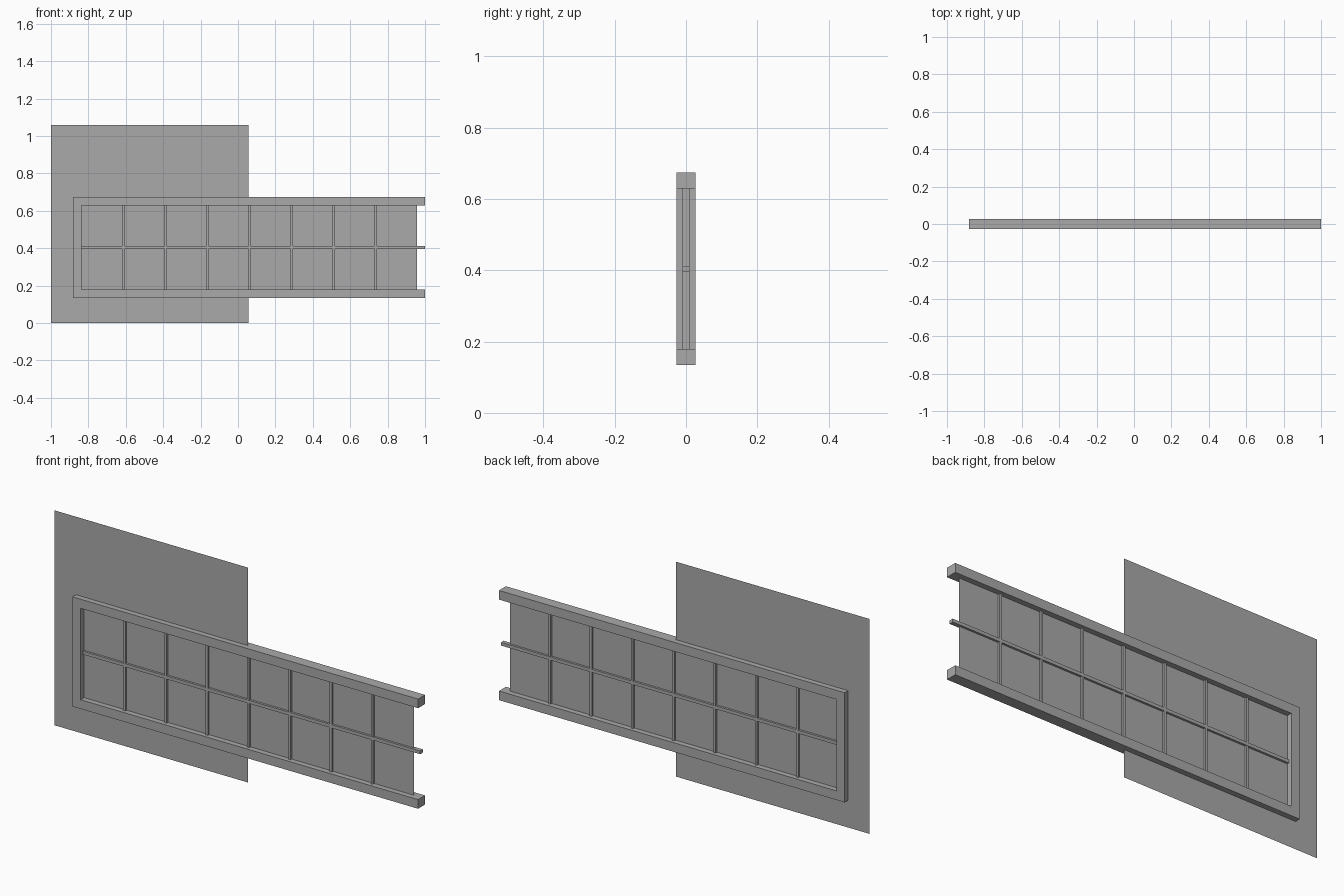
import bpy
import bmesh

default = bpy.data.objects.get("Cube")
if default:
    bpy.data.objects.remove(default, do_unlink=True)

grey = bpy.data.materials.new("plain_grey")
grey.use_nodes = True
grey.diffuse_color = (0.4, 0.4, 0.4, 1)
grey.node_tree.nodes["Principled BSDF"].inputs["Base Color"].default_value = grey.diffuse_color

# Shared layout
LEFT, RIGHT = -0.883, 1.0
BOTTOM, TOP = 0.134, 0.674
BORDER = 0.045
INNER_LEFT = LEFT + BORDER
INNER_BOTTOM, INNER_TOP = BOTTOM + BORDER, TOP - BORDER
MIDDLE = (BOTTOM + TOP) / 2
BAY = 0.225


def panel(name, outline, depth=0.0):
    """Upright (x, z) outline centred on y = 0, given thickness by extrusion."""
    bm = bmesh.new()
    face = bm.faces.new([bm.verts.new((x, -depth / 2, z)) for x, z in outline])
    if depth:
        extruded = bmesh.ops.extrude_face_region(bm, geom=[face])["geom"]
        moved = [v for v in extruded if isinstance(v, bmesh.types.BMVert)]
        bmesh.ops.translate(bm, verts=moved, vec=(0, depth, 0))
        bmesh.ops.recalc_face_normals(bm, faces=bm.faces)
    mesh = bpy.data.meshes.new(name)
    bm.to_mesh(mesh)
    bm.free()
    mesh.materials.append(grey)
    obj = bpy.data.objects.new(name, mesh)
    bpy.context.scene.collection.objects.link(obj)
    return obj


def rect(x0, x1, z0, z1):
    return [(x0, z0), (x1, z0), (x1, z1), (x0, z1)]


# Thin backing sheet and the glazing sheet
panel("backing_sheet", rect(-1.0, 0.055, 0.0, 1.058))
panel("window_pane", rect(INNER_LEFT, 0.958, INNER_BOTTOM, INNER_TOP))

# Frame open at its right end
panel("window_frame", [
    (LEFT, BOTTOM), (RIGHT, BOTTOM), (RIGHT, INNER_BOTTOM), (INNER_LEFT, INNER_BOTTOM),
    (INNER_LEFT, INNER_TOP), (RIGHT, INNER_TOP), (RIGHT, TOP), (LEFT, TOP)], 0.054)

# Glazing bars: one long horizontal, seven uprights
panel("horizontal_bar", rect(INNER_LEFT, RIGHT, MIDDLE - 0.008, MIDDLE + 0.008), 0.021)
for i in range(1, 8):
    x = INNER_LEFT + BAY * i
    panel(f"upright_bar_{i}", rect(x - 0.006, x + 0.006, INNER_BOTTOM, INNER_TOP), 0.020)
